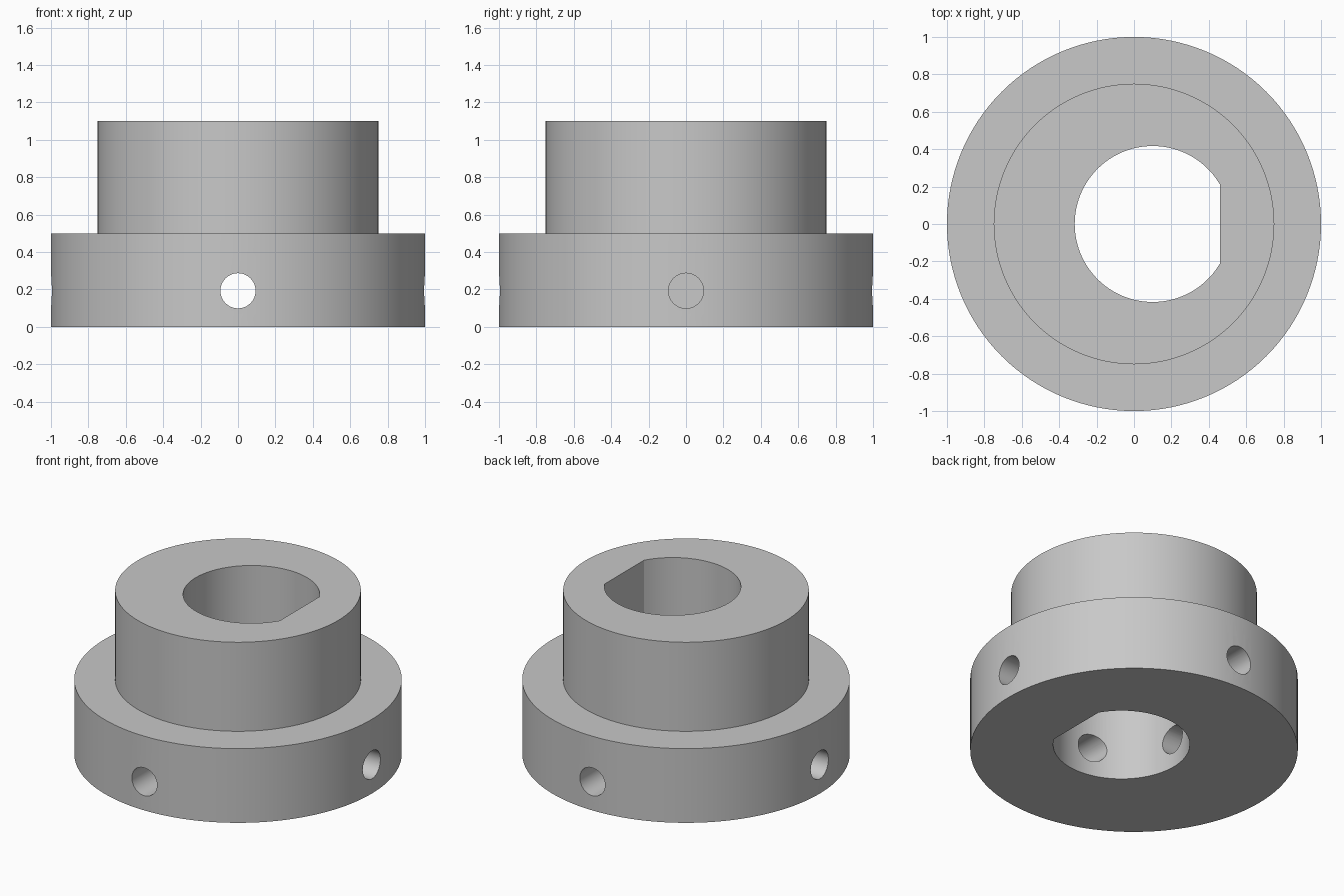
import bpy
import bmesh
from math import radians, pi, sin, cos, acos
from mathutils import Matrix

if "Cube" in bpy.data.objects:
    bpy.data.objects.remove(bpy.data.objects["Cube"], do_unlink=True)

# Single plain grey finish
grey = bpy.data.materials.new("plain_grey")
grey.use_nodes = True
colour = (0.58, 0.58, 0.58, 1)
grey.diffuse_color = colour
grey.node_tree.nodes["Principled BSDF"].inputs["Base Color"].default_value = colour


def prism(name, outline, z0, z1, matrix=Matrix()):
    """Extrude a closed 2D outline from z0 to z1, then place it."""
    bm = bmesh.new()
    face = bm.faces.new([bm.verts.new((x, y, z0)) for x, y in outline])
    side = bmesh.ops.extrude_face_region(bm, geom=[face])["geom"]
    top = [v for v in side if isinstance(v, bmesh.types.BMVert)]
    bmesh.ops.translate(bm, verts=top, vec=(0, 0, z1 - z0))
    bmesh.ops.recalc_face_normals(bm, faces=bm.faces)
    bm.transform(matrix)
    mesh = bpy.data.meshes.new(name)
    bm.to_mesh(mesh)
    bm.free()
    mesh.materials.append(grey)
    obj = bpy.data.objects.new(name, mesh)
    bpy.context.collection.objects.link(obj)
    return obj


def arc(radius, count, start=0, sweep=2 * pi, cx=0, closed=True):
    steps = count if closed else count - 1
    angles = [start + sweep * i / steps for i in range(count)]
    return [(cx + radius * cos(a), radius * sin(a)) for a in angles]


def combine(target, other, operation):
    mod = target.modifiers.new(other.name, "BOOLEAN")
    mod.operation = operation
    mod.solver = "EXACT"
    mod.object = other
    bpy.context.view_layer.objects.active = target
    bpy.ops.object.modifier_apply(modifier=mod.name)
    bpy.data.objects.remove(other, do_unlink=True)


# Wide flange with a narrower hub rising from it
flange_radius, flange_height = 1.0, 0.5
collar = prism("flanged_collar", arc(flange_radius, 128), 0, flange_height)
hub = prism("hub", arc(0.75, 128), 0.2, 1.1)
combine(collar, hub, "UNION")

# Off-centre bore with one flat side
bore_radius, bore_x, flat_x = 0.417, 0.1, 0.46
half = acos((flat_x - bore_x) / bore_radius)
bore = prism("bore_cutter",
             arc(bore_radius, 97, half, 2 * pi - 2 * half, bore_x, False),
             -0.1, 1.2)
combine(collar, bore, "DIFFERENCE")

# Four radial screw holes; the one behind the flat stops short of the bore
for i in range(4):
    inner_end = 0.52 if i == 0 else 0.2
    aim = (Matrix.Translation((0, 0, 0.193))
           @ Matrix.Rotation(i * pi / 2, 4, "Z")
           @ Matrix.Rotation(pi / 2, 4, "Y"))
    hole = prism("screw_hole_cutter", arc(0.094, 48), inner_end, 1.1, aim)
    combine(collar, hole, "DIFFERENCE")

# Smooth walls, sharp rims
bpy.ops.object.select_all(action="DESELECT")
collar.select_set(True)
bpy.context.view_layer.objects.active = collar
bpy.ops.object.shade_smooth_by_angle(angle=radians(25))
